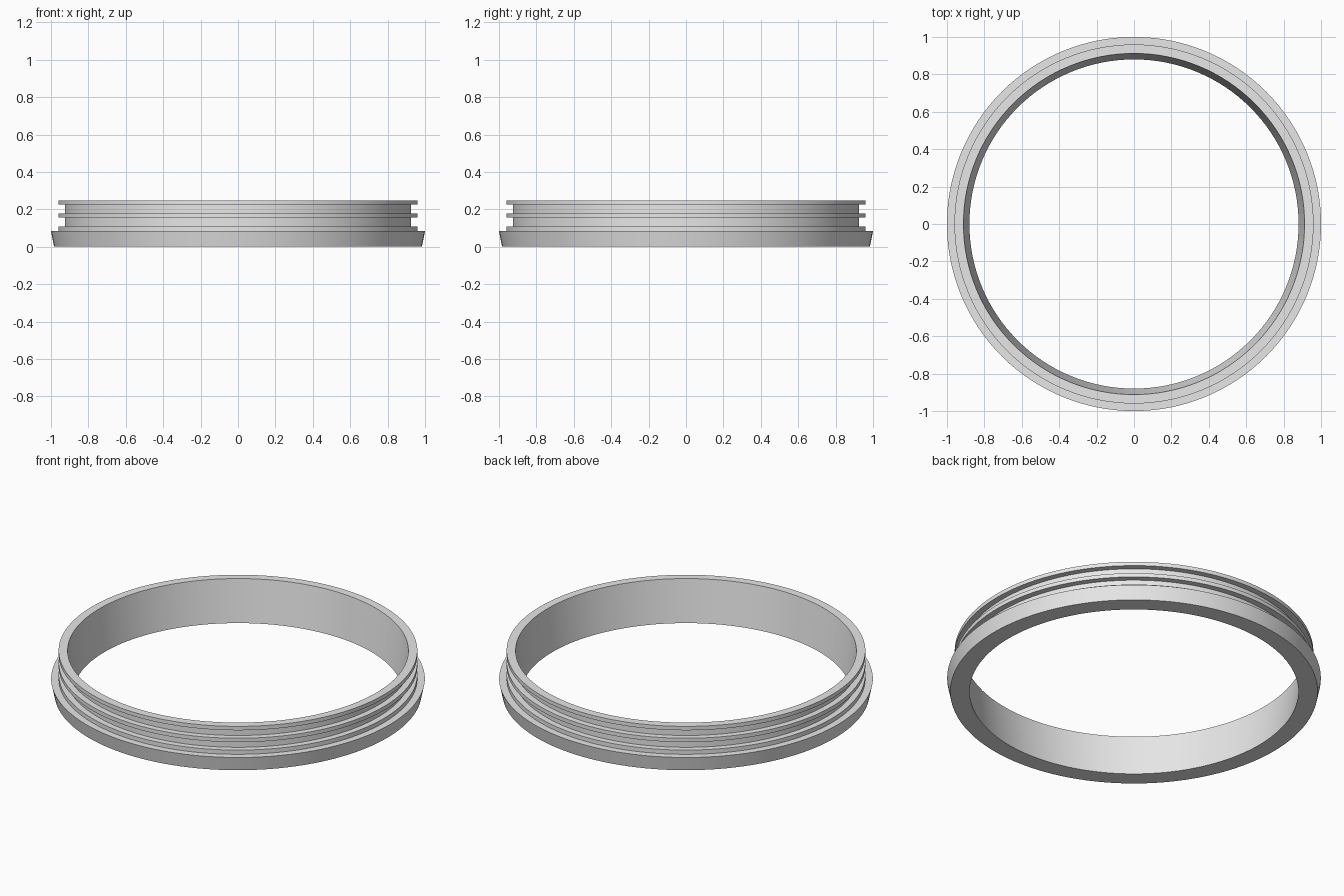
import bpy
import bmesh
from math import cos, sin, tau

SEGMENTS = 128

cube = bpy.data.objects.get("Cube")
if cube:
    bpy.data.objects.remove(cube, do_unlink=True)

# Single plain grey
grey = bpy.data.materials.new("light grey")
grey.use_nodes = True
colour = (0.8, 0.8, 0.8, 1)
grey.diffuse_color = colour
grey.node_tree.nodes["Principled BSDF"].inputs["Base Color"].default_value = colour


def lathe(name, profile):
    """Revolve a closed (radius, height) profile around z."""
    bm = bmesh.new()
    rings = [[bm.verts.new((r * cos(tau * i / SEGMENTS), r * sin(tau * i / SEGMENTS), z))
              for r, z in profile] for i in range(SEGMENTS)]
    count = len(profile)
    for i, ring in enumerate(rings):
        following = rings[(i + 1) % SEGMENTS]
        for j in range(count):
            k = (j + 1) % count
            bm.faces.new((ring[j], following[j], following[k], ring[k]))
    bmesh.ops.recalc_face_normals(bm, faces=bm.faces)
    mesh = bpy.data.meshes.new(name)
    bm.to_mesh(mesh)
    bm.free()
    mesh.materials.append(grey)
    obj = bpy.data.objects.new(name, mesh)
    bpy.context.collection.objects.link(obj)
    bpy.ops.object.select_all(action="DESELECT")
    obj.select_set(True)
    bpy.context.view_layer.objects.active = obj
    bpy.ops.object.shade_smooth_by_angle()
    return obj


# Flared base rim
profile = [(0.88, 0), (0.983, 0), (1.0, 0.083)]

# Three thin ribs separated by two grooves
rib, groove = 0.96, 0.925
ribs = [(0.083, 0.108), (0.155, 0.178), (0.225, 0.248)]
for n, (low, high) in enumerate(ribs):
    if n:
        profile.append((groove, low))
    profile += [(rib, low), (rib, high)]
    if n < len(ribs) - 1:
        profile.append((groove, high))

# Tapered bore closes the section
profile.append((0.912, 0.248))
lathe("grooved_ring", profile)
